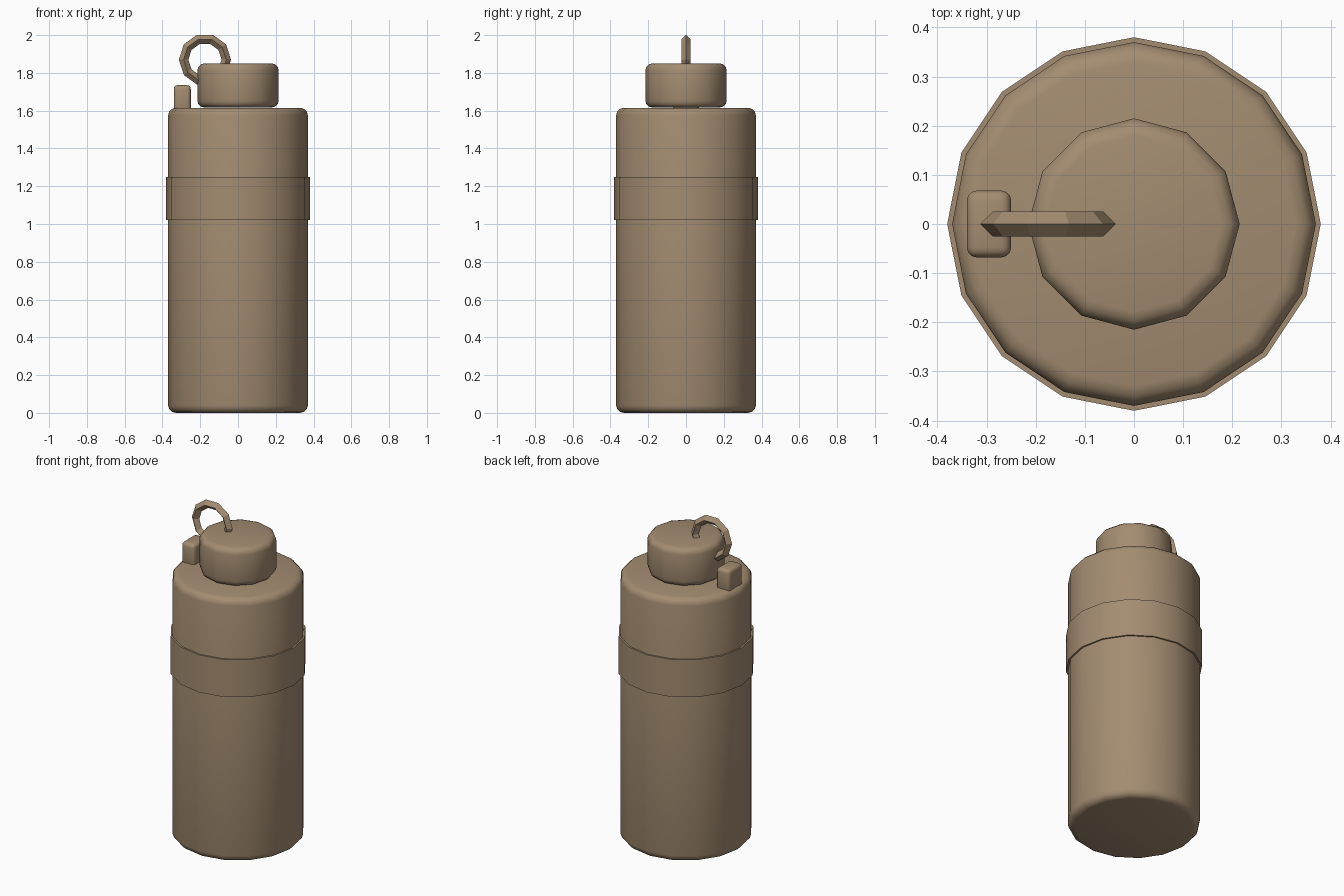
import bpy, math

cube = bpy.data.objects.get("Cube")
if cube:
    bpy.data.objects.remove(cube, do_unlink=True)

tan = bpy.data.materials.new("tan_paint")
tan.use_nodes = True
colour = (0.37, 0.265, 0.165, 1)
tan.diffuse_color = colour
tan.node_tree.nodes["Principled BSDF"].inputs["Base Color"].default_value = colour


def finish(name, bevel=0, segments=3, smooth=math.radians(40)):
    """Name, colour, round and shade the active object."""
    ob = bpy.context.object
    ob.name = ob.data.name = name
    ob.data.materials.append(tan)
    bpy.ops.object.transform_apply(location=False, rotation=True, scale=True)
    if bevel:
        mod = ob.modifiers.new("rounded_edges", "BEVEL")
        mod.width = bevel
        mod.segments = segments
        mod.limit_method = "ANGLE"
        mod.angle_limit = math.radians(50)
        bpy.ops.object.modifier_apply(modifier=mod.name)
    if smooth:
        bpy.ops.object.shade_smooth_by_angle(angle=smooth)
    return ob


def drum(name, sides, radius, bottom, top, bevel=0):
    """Upright prism with a corner pointing along +x."""
    bpy.ops.mesh.primitive_cylinder_add(
        vertices=sides, radius=radius, depth=top - bottom,
        location=(0, 0, (bottom + top) / 2))
    return finish(name, bevel)


# Canister body, strap and cap
drum("body", 16, 0.37, 0, 1.615, 0.04)
drum("band", 16, 0.38, 1.02, 1.25)
drum("cap", 12, 0.215, 1.617, 1.85, 0.035)

# Small lever block beside the cap
bpy.ops.mesh.primitive_cube_add(size=1, location=(-0.295, 0, 1.665))
bpy.context.object.scale = (0.09, 0.136, 0.14)
finish("lever_block", 0.02)

# Faceted pull ring standing in the cap
bpy.ops.mesh.primitive_torus_add(
    major_segments=10, minor_segments=4, major_radius=0.113, minor_radius=0.025,
    location=(-0.175, 0, 1.87), rotation=(math.pi / 2, 0, 0))
finish("pull_ring", smooth=0)
